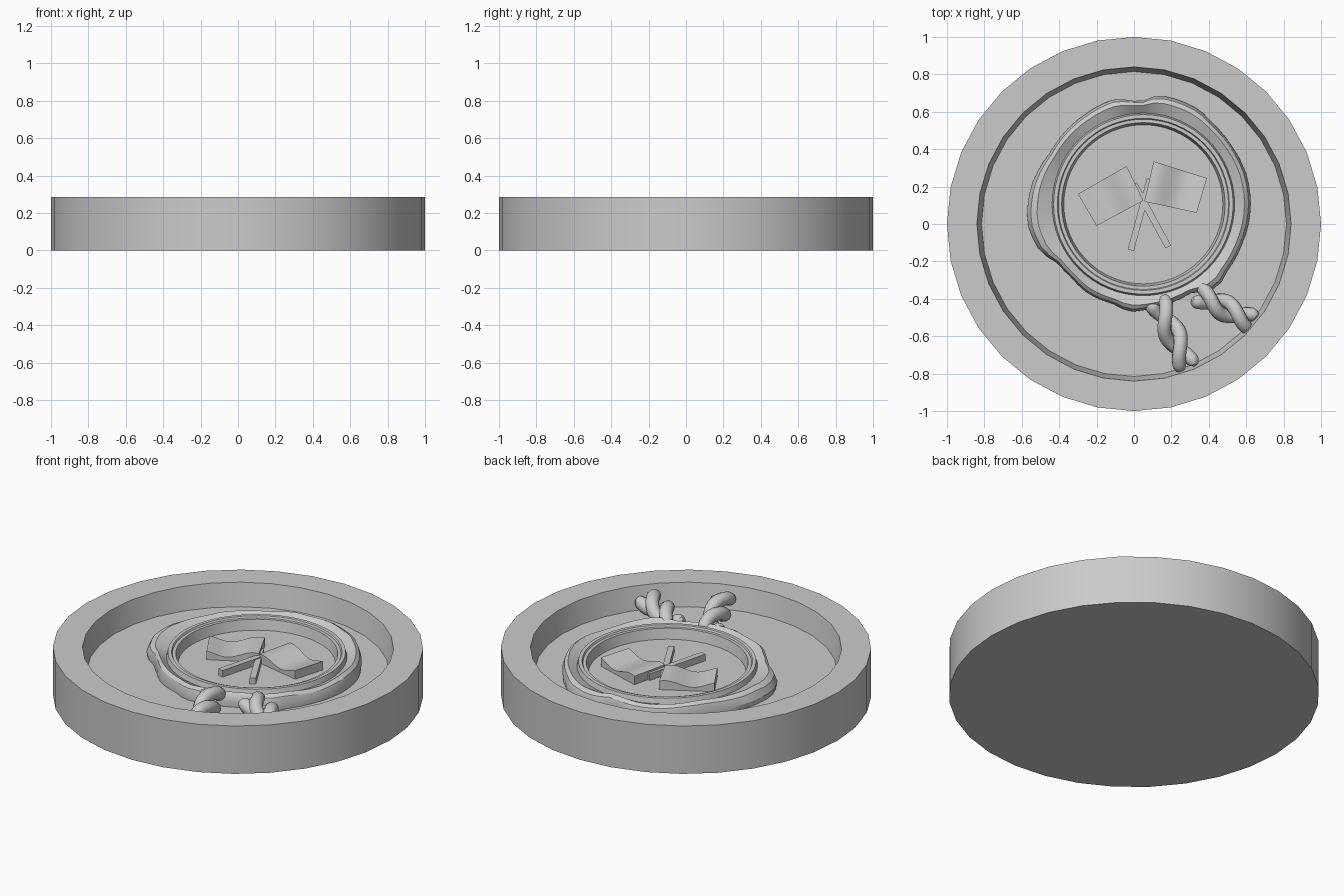
import bpy, bmesh, math, random
from mathutils import Vector

if "Cube" in bpy.data.objects:
    bpy.data.objects.remove(bpy.data.objects["Cube"])

random.seed(4)
TAU = 2 * math.pi
grey = bpy.data.materials.new("plain_grey")
grey.diffuse_color = (0.6, 0.6, 0.6, 1)
grey.use_nodes = True
grey.node_tree.nodes["Principled BSDF"].inputs["Base Color"].default_value = grey.diffuse_color


def make(name, bm, angle=30):
    """Turn a bmesh into a named object, smooth except at sharp edges."""
    bmesh.ops.recalc_face_normals(bm, faces=bm.faces[:])
    me = bpy.data.meshes.new(name)
    bm.to_mesh(me)
    bm.free()
    me.materials.append(grey)
    ob = bpy.data.objects.new(name, me)
    bpy.context.collection.objects.link(ob)
    bpy.ops.object.select_all(action='DESELECT')
    ob.select_set(True)
    bpy.context.view_layer.objects.active = ob
    bpy.ops.object.shade_smooth_by_angle(angle=math.radians(angle))
    return ob


def loft(name, rings, angle=30):
    """Skin a list of closed point rings and cap both ends."""
    bm = bmesh.new()
    rows = [[bm.verts.new(p) for p in ring] for ring in rings]
    n = len(rows[0])
    for a, b in zip(rows, rows[1:]):
        for i in range(n):
            j = (i + 1) % n
            bm.faces.new((a[i], a[j], b[j], b[i]))
    bm.faces.new(rows[0])
    bm.faces.new(rows[-1])
    return make(name, bm, angle)


def circle(r, z, n, cx=0, cy=0):
    return [(cx + r * math.cos(TAU * i / n), cy + r * math.sin(TAU * i / n), z)
            for i in range(n)]


# Round dish with a raised border
loft("dish", [circle(r, z, 32) for r, z in
              ((1, 0), (1, 0.285), (0.84, 0.285), (0.815, 0.15))])

# Wax seal: irregular outer blob, ridge, groove, stepped rim and recessed floor
CX, CY, N = 0.05, 0.105, 64
outline = [(0.625, 0.1), (0.6, 0.27), (0.52, 0.42), (0.42, 0.54), (0.35, 0.61),
           (0.13, 0.69), (0.03, 0.65), (-0.1, 0.67), (-0.27, 0.58), (-0.45, 0.38),
           (-0.55, 0.2), (-0.57, 0.0), (-0.5, -0.15), (-0.42, -0.2), (-0.35, -0.27),
           (-0.25, -0.37), (-0.1, -0.43), (-0.03, -0.47), (0.1, -0.45), (0.3, -0.37),
           (0.45, -0.34), (0.5, -0.25), (0.58, -0.1)]
polar = sorted((math.atan2(y - CY, x - CX) % TAU, math.hypot(x - CX, y - CY))
               for x, y in outline)
polar = [(polar[-1][0] - TAU, polar[-1][1])] + polar + [(polar[0][0] + TAU, polar[0][1])]


def blob_radius(a):
    for (a0, r0), (a1, r1) in zip(polar, polar[1:]):
        if a0 <= a <= a1:
            return r0 + (r1 - r0) * (a - a0) / (a1 - a0)
    return 0.57


def blob_ring(k, z, wobble):
    ring = []
    for i in range(N):
        a = TAU * i / N
        r = 0.49 + k * (blob_radius(a) - 0.49)
        dz = wobble * (math.sin(5 * a) + math.sin(8 * a + 1) + random.uniform(-0.4, 0.4))
        ring.append((CX + r * math.cos(a), CY + r * math.sin(a), z + dz))
    return ring


rings = [blob_ring(0.95, 0.14, 0), blob_ring(1, 0.18, 0.003),
         blob_ring(0.85, 0.218, 0.004), blob_ring(0.6, 0.233, 0.004)]
rings += [circle(r, z, N, CX, CY) for r, z in
          ((0.488, 0.205), (0.48, 0.235), (0.46, 0.235), (0.455, 0.225),
           (0.437, 0.225), (0.425, 0.165))]
loft("wax_seal", rings)


# Waving flags: the first two corners are the pole side, the last two the free side
def flag(name, top, bottom, free_bottom, free_top, phase):
    t, b, fb, ft = [Vector(p) for p in (top, bottom, free_bottom, free_top)]
    steps, rings = 16, []
    for i in range(steps + 1):
        u = i / steps
        p, q = t.lerp(ft, u), b.lerp(fb, u)
        z = 0.203 + 0.017 * math.sin(TAU * u + phase)
        rings.append([(p.x, p.y, 0.16), (p.x, p.y, z), (q.x, q.y, z), (q.x, q.y, 0.16)])
    loft(name, rings)


flag("right_flag", (0.105, 0.335), (0.055, 0.12), (0.335, 0.06), (0.39, 0.245), 0.9)
flag("left_flag", (-0.04, 0.31), (0.05, 0.125), (-0.2, -0.01), (-0.3, 0.16), 0.9)


# Crossed flag poles
def pole(name, a, b, z):
    a, b = Vector(a), Vector(b)
    d = (b - a).normalized() * 0.017
    s = Vector((-d.y, d.x))
    base = [a + s, a - s, b - s, b + s]
    loft(name, [[(p.x, p.y, h) for p in base] for h in (0.16, z)])


pole("right_flag_pole", (0.085, 0.24), (-0.017, -0.14), 0.205)
pole("left_flag_pole", (0.0, 0.215), (0.183, -0.122), 0.2)


# Twisted cords: two strands wound round each axis
def strand(name, a, b, phase):
    a, b = Vector(a), Vector(b)
    d = (b - a).normalized()
    side, up = Vector((-d.y, d.x, 0)), Vector((0, 0, 1))
    cu = bpy.data.curves.new(name, 'CURVE')
    cu.dimensions = '3D'
    cu.bevel_depth = 0.038
    cu.bevel_resolution = 3
    cu.use_fill_caps = True
    sp = cu.splines.new('POLY')
    steps = 32
    sp.points.add(steps)
    for i, pt in enumerate(sp.points):
        t = i / steps
        ang = TAU * 1.1 * (t - 0.28) + math.pi / 2 + phase
        p = a.lerp(b, t) + 0.038 * (side * math.cos(ang) + up * math.sin(ang))
        pt.co = (*p, 1)
        end = min(i, steps - i) / 3
        pt.radius = math.sqrt(max(0.08, 1 - (1 - min(end, 1)) ** 2))
    sp.use_smooth = True
    cu.materials.append(grey)
    bpy.context.collection.objects.link(bpy.data.objects.new(name, cu))


for label, a, b in (("front", (0.12, -0.4, 0.205), (0.29, -0.77, 0.212)),
                    ("side", (0.33, -0.37, 0.205), (0.64, -0.53, 0.212))):
    strand(label + "_cord_strand_a", a, b, 0)
    strand(label + "_cord_strand_b", a, b, math.pi)
